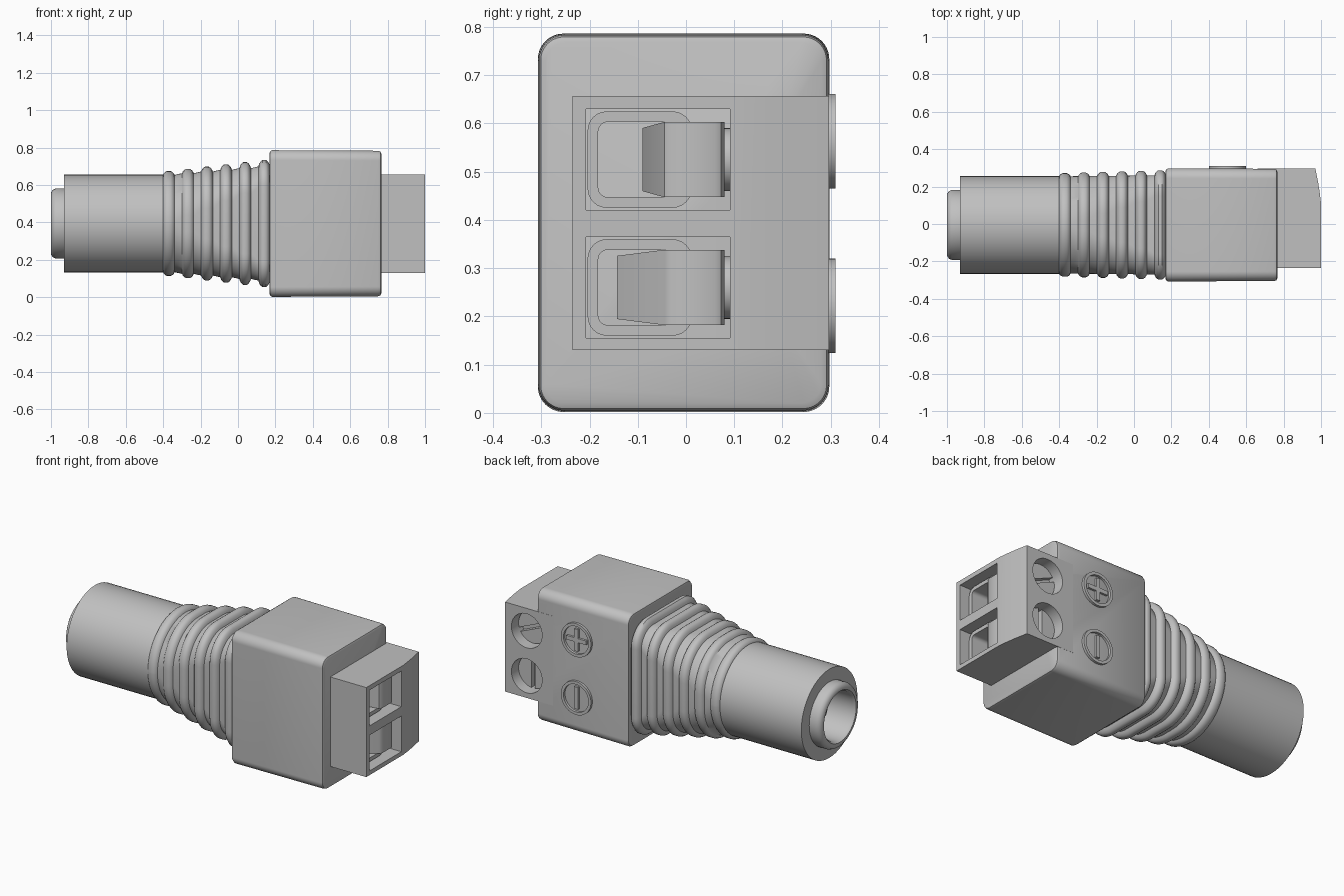
import bpy, bmesh, math
from mathutils import Vector

cube = bpy.data.objects.get("Cube")
if cube:
    bpy.data.objects.remove(cube, do_unlink=True)

grey = bpy.data.materials.new("plain grey")
grey.use_nodes = True
grey.diffuse_color = (0.53, 0.53, 0.53, 1)
grey.node_tree.nodes["Principled BSDF"].inputs["Base Color"].default_value = grey.diffuse_color

AXIS_Y, AXIS_Z = -0.005, 0.394
POLES = {"upper": (0.525, 0.563), "lower": (0.26, 0.222)}  # terminal z, symbol z


def finish(name, bm):
    bmesh.ops.remove_doubles(bm, verts=bm.verts, dist=0.0002)
    bmesh.ops.recalc_face_normals(bm, faces=bm.faces)
    mesh = bpy.data.meshes.new(name)
    bm.to_mesh(mesh)
    bm.free()
    mesh.materials.append(grey)
    obj = bpy.data.objects.new(name, mesh)
    bpy.context.collection.objects.link(obj)
    return obj


def activate(obj):
    bpy.ops.object.select_all(action='DESELECT')
    obj.select_set(True)
    bpy.context.view_layer.objects.active = obj


def smooth(obj, degrees=35):
    activate(obj)
    bpy.ops.object.shade_smooth_by_angle(angle=math.radians(degrees))
    return obj


def loft(name, sections, cy=AXIS_Y, cz=AXIS_Z, steps=14, closed=False):
    """Skin rounded-rectangle sections (x, half_y, half_z, corner_radius)."""
    bm = bmesh.new()
    rings = []
    for x, hy, hz, r in sections:
        ring = []
        for k, (sy, sz) in enumerate([(1, 1), (-1, 1), (-1, -1), (1, -1)]):
            for i in range(steps + 1):
                a = (k + i / steps) * math.pi / 2
                ring.append(bm.verts.new((x, cy + sy * (hy - r) + r * math.cos(a),
                                          cz + sz * (hz - r) + r * math.sin(a))))
        rings.append(ring)
    n = len(rings[0])
    pairs = list(zip(rings, rings[1:]))
    if closed:
        pairs.append((rings[-1], rings[0]))
    for a, b in pairs:
        for i in range(n):
            j = (i + 1) % n
            bm.faces.new((a[i], a[j], b[j], b[i]))
    if not closed:
        bm.faces.new(rings[0])
        bm.faces.new(rings[-1])
    return finish(name, bm)


def lathe(name, profile):
    return smooth(loft(name, [(x, r, r, r) for x, r in profile]))


def box(name, low, high):
    bm = bmesh.new()
    bmesh.ops.create_cube(bm, size=1)
    low, high = Vector(low), Vector(high)
    for v in bm.verts:
        v.co = (low + high) / 2 + v.co * (high - low)
    return finish(name, bm)


def bar(name, centre, size, angle=0):
    """Box turned about the y axis."""
    obj = box(name, [-s / 2 for s in size], [s / 2 for s in size])
    obj.location = centre
    obj.rotation_euler.y = angle
    return obj


def disc(name, x, z, r, y0, y1, inner=0):
    """Cylinder or ring along y."""
    bm = bmesh.new()
    shape = [(r, y0), (r, y1)] + ([(inner, y1), (inner, y0)] if inner else [])
    rings = [[bm.verts.new((x + q * math.cos(t * math.pi / 24), y, z + q * math.sin(t * math.pi / 24)))
              for t in range(48)] for q, y in shape]
    pairs = list(zip(rings, rings[1:])) + ([(rings[-1], rings[0])] if inner else [])
    for a, b in pairs:
        for i in range(48):
            bm.faces.new((a[i], a[i - 1], b[i - 1], b[i]))
    if not inner:
        bm.faces.new(rings[0])
        bm.faces.new(rings[1])
    return smooth(finish(name, bm))


def prism(name, outline, z0, z1):
    """Extrude an xy outline upward."""
    bm = bmesh.new()
    face = bm.faces.new([bm.verts.new((x, y, z0)) for x, y in outline])
    up = bmesh.ops.extrude_face_region(bm, geom=[face])["geom"]
    for v in up:
        if isinstance(v, bmesh.types.BMVert):
            v.co.z = z1
    return finish(name, bm)


def cut(target, cutter):
    mod = target.modifiers.new("cut", 'BOOLEAN')
    mod.operation = 'DIFFERENCE'
    mod.solver = 'EXACT'
    mod.object = cutter
    bpy.context.view_layer.update()
    activate(target)
    bpy.ops.object.modifier_apply(modifier=mod.name)
    bpy.data.objects.remove(cutter, do_unlink=True)


# Round socket barrel with stepped nose and open bore
lathe("barrel", [(-0.35, 0.261), (-0.93, 0.261), (-0.93, 0.187), (-0.975, 0.187), (-0.99, 0.18),
                 (-1.0, 0.165), (-1.0, 0.15), (-0.985, 0.14), (-0.7, 0.14)])
lathe("centre_pin", [(-0.68, 0.045), (-0.87, 0.045), (-0.885, 0.041), (-0.895, 0.031),
                     (-0.9, 0.016), (-0.902, 0.004)])

# Ribbed strain relief, blending from round to rectangular
sections = []
for i in range(6):
    x, t = -0.37 + 0.102 * i, i / 5
    rad = 0.26 - 0.15 * t
    base_y, base_z = 0.26 + 0.001 * i, 0.26 + 0.009 * i
    rise_y, rise_z = 0.017 + 0.002 * i, 0.02 + 0.003 * i
    for dx, k in [(-0.031, 0), (-0.027, 0.4), (-0.02, 0.75), (-0.01, 1),
                  (0.01, 1), (0.02, 0.75), (0.027, 0.4), (0.031, 0)]:
        sections.append((x + dx, base_y + rise_y * k, base_z + rise_z * k, rad + rise_y * k))
smooth(loft("ribbed_sleeve", sections), 40)

# Main housing with soft edges and a slight draft
body = loft("housing", [(0.168, 0.285, 0.374, 0.04), (0.171, 0.296, 0.385, 0.048),
                        (0.182, 0.302, 0.392, 0.053), (0.748, 0.3, 0.389, 0.053),
                        (0.761, 0.296, 0.385, 0.048), (0.766, 0.285, 0.374, 0.04)])

# Terminal block with a gently bowed end
block = prism("terminal_block", [(0.66, -0.235), (1.0, -0.235), (1.0, 0.11), (0.994, 0.16),
                                 (0.985, 0.22), (0.97, 0.296), (0.66, 0.296)], 0.13, 0.657)

for side, (z, symbol_z) in POLES.items():
    upper = side == "upper"
    # Wire pocket and screw well
    cut(block, box("pocket_cutter", (0.68, -0.207, z - 0.105), (1.1, 0.091, z + 0.105)))
    for part in (block, body):
        cut(part, disc("well_cutter", 0.83, z, 0.1, 0.2, 0.36))

    # Metal wire cage
    cage = [(0.7, 0.108, 0.1, 0.04), (0.94, 0.108, 0.1, 0.04),
            (0.94, 0.086, 0.078, 0.02), (0.7, 0.086, 0.078, 0.02)]
    smooth(loft(side + "_wire_cage", cage, -0.096, z, 6, True))

    # Bent clamp tab, lower one opened further
    tip = -0.09 if upper else -0.143
    clamp = prism(side + "_clamp", [(0.8, tip), (0.83, tip), (0.95, -0.045), (0.96, -0.03), (0.96, 0.06),
                                    (0.952, 0.073), (0.935, 0.08), (0.8, 0.08)], z - 0.078, z + 0.078)
    for v in clamp.data.vertices:
        if v.co.y < -0.08:
            v.co.z = z + (v.co.z - z) * 0.84
    smooth(clamp)

    # Slotted screw
    head = disc(side + "_screw_head", 0.83, z, 0.096, 0.13, 0.235)
    cut(head, bar("slot_cutter", (0.83, 0.235, z), (0.3, 0.06, 0.024),
                  0.4 if upper else math.pi / 2))
    smooth(head)
    disc(side + "_screw_shank", 0.83, z, 0.065, 0.078, 0.14)

    # Raised polarity mark
    disc(side + "_mark_rim", 0.5, symbol_z, 0.098, 0.28, 0.31, 0.081)
    bar(side + "_mark_upright", (0.5, 0.295, symbol_z), (0.024, 0.028, 0.13))
    if upper:
        bar(side + "_mark_crossbar", (0.5, 0.295, symbol_z), (0.13, 0.027, 0.024))

smooth(body)
smooth(block, 20)
